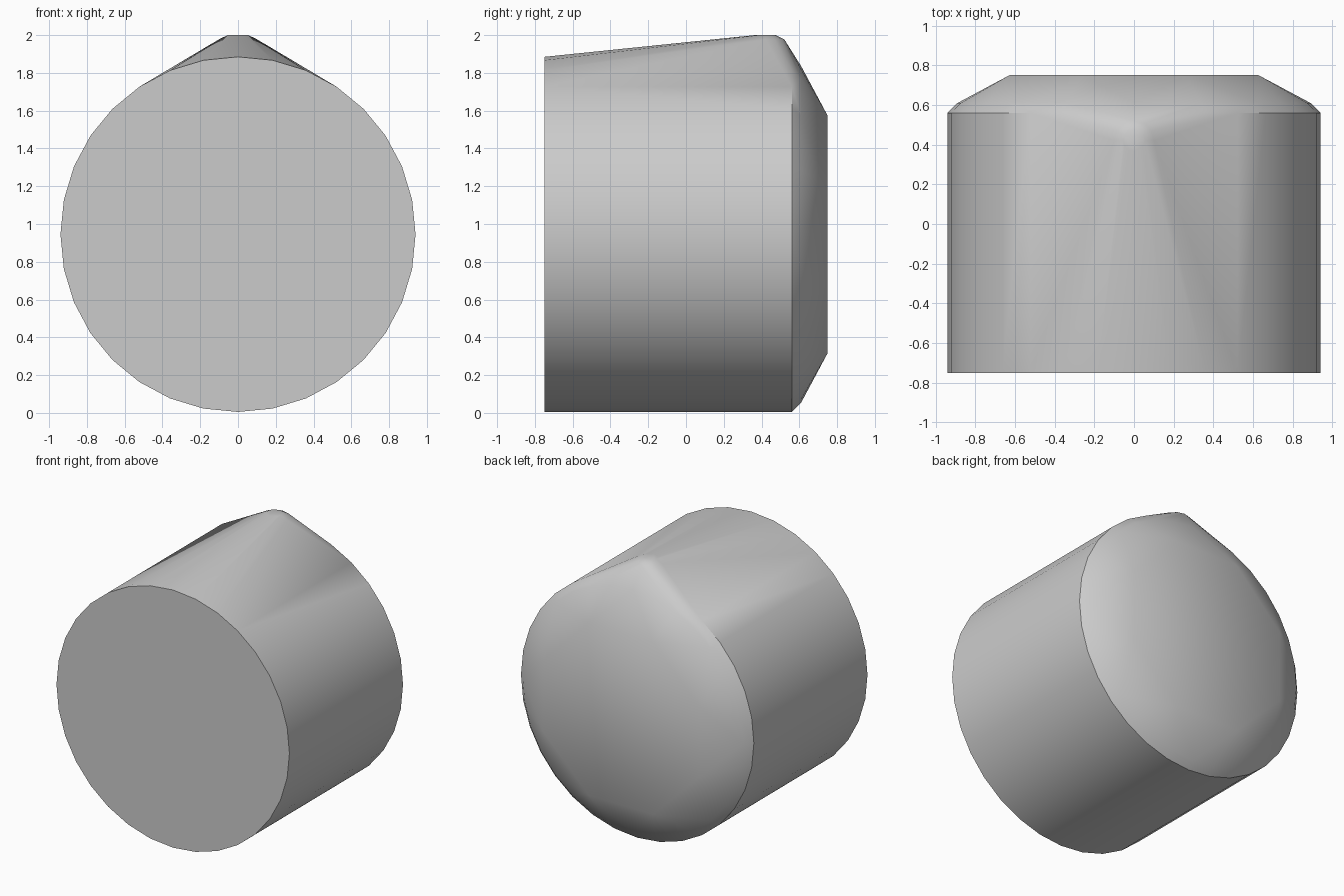
import bpy, bmesh, math
from mathutils import Vector

old = bpy.data.objects.get("Cube")
if old:
    bpy.data.objects.remove(old, do_unlink=True)

CENTRE_Z = 0.945

grey = bpy.data.materials.new("plain_grey")
grey.use_nodes = True
colour = (0.6, 0.6, 0.6, 1)
grey.diffuse_color = colour
grey.node_tree.nodes["Principled BSDF"].inputs["Base Color"].default_value = colour


def ring(sides, radius, place, turn=0.0):
    """Points of a circle, mapped into space by place(u, v)."""
    angles = [turn + math.tau * i / sides for i in range(sides)]
    return [place(radius * math.sin(a), radius * math.cos(a)) for a in angles]


def upright(y):
    return lambda u, v: Vector((u, y, CENTRE_Z + v))


def level(y, z):
    return lambda u, v: Vector((u, y + v, z))


# Drum: two full rings and a narrower chamfer ring
points = ring(32, 0.94, upright(-0.75))
points += ring(32, 0.94, upright(0.56))
points += ring(32, 0.89, upright(0.61))
# Eight-sided flat back
points += ring(8, 0.68, upright(0.75), math.pi / 8)
# Small rounded peak on top
points += ring(12, 0.10, level(0.42, 1.978))
points += ring(12, 0.055, level(0.42, 2.0))

# Stretch one taut skin over all the rings
bm = bmesh.new()
for p in points:
    bm.verts.new(p)
result = bmesh.ops.convex_hull(bm, input=bm.verts[:])
loose = {g for g in result["geom_interior"] + result["geom_unused"]
         if isinstance(g, bmesh.types.BMVert)}
bmesh.ops.delete(bm, geom=list(loose), context="VERTS")
bmesh.ops.dissolve_limit(bm, angle_limit=0.01, verts=bm.verts[:], edges=bm.edges[:])
bmesh.ops.recalc_face_normals(bm, faces=bm.faces[:])

mesh = bpy.data.meshes.new("drum_with_peak")
bm.to_mesh(mesh)
bm.free()
mesh.materials.append(grey)
drum = bpy.data.objects.new("drum_with_peak", mesh)
bpy.context.collection.objects.link(drum)

# Smooth sides with crisp rims
bpy.ops.object.select_all(action="DESELECT")
drum.select_set(True)
bpy.context.view_layer.objects.active = drum
bpy.ops.object.shade_smooth_by_angle(angle=math.radians(35))
